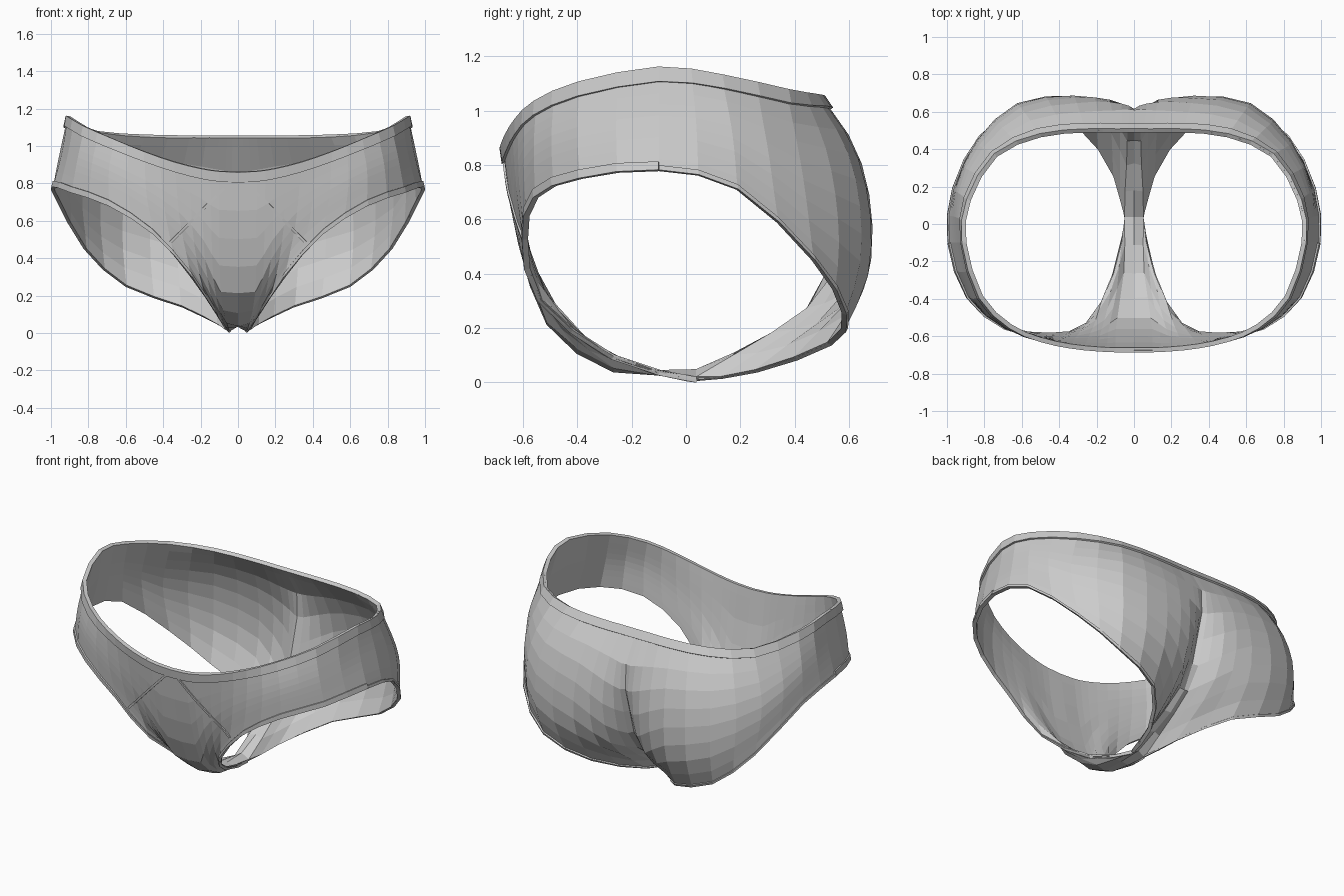
import bpy, bmesh
from mathutils import Vector
from mathutils.bvhtree import BVHTree

if "Cube" in bpy.data.objects:
    bpy.data.objects.remove(bpy.data.objects["Cube"])

# Key lines running from waist down to leg edge, right half only
front_lines = [
    [(0, -.675, .86), (0, -.63, .57), (0, -.54, .26), (0, -.42, .12), (0, -.27, .037), (0, .04, .035)],
    [(.1, -.675, .865), (.1, -.63, .56), (.095, -.53, .25), (.08, -.41, .13), (.06, -.26, .05), (.045, .04, .008)],
    [(.2, -.67, .88), (.19, -.64, .66), (.18, -.59, .43), (.15, -.47, .22), (.11, -.27, .09)],
    [(.34, -.655, .915), (.31, -.615, .6), (.25, -.54, .3)],
    [(.5, -.62, .97), (.49, -.615, .75), (.45, -.595, .525)],
    [(.66, -.55, 1.035), (.69, -.56, .87), (.69, -.555, .68)],
]
side_lines = [
    [(.82, -.39, 1.105), (.86, -.4, .92), (.89, -.39, .75)],
    [(.91, -.1, 1.16), (.94, -.1, .97), (.99, -.1, .78)],
    [(.885, .13, 1.13), (.945, .17, .92), (.965, .19, .71)],
]
back_lines = [
    [(.74, .37, 1.075), (.84, .43, .76), (.82, .47, .45)],
    [(.5, .475, 1.055), (.58, .59, .86), (.62, .64, .65), (.62, .64, .43), (.6, .585, .25)],
    [(.26, .5, 1.05), (.3, .63, .85), (.32, .685, .6), (.32, .66, .36), (.3, .53, .14)],
    [(.1, .5, 1.05), (.12, .62, .85), (.13, .665, .6), (.12, .58, .3), (.1, .26, .04)],
    [(.03, .5, 1.05), (.03, .625, .83), (.025, .61, .6), (.03, .48, .29), (.045, .04, .008)],
    [(0, .5, 1.05), (0, .62, .83), (0, .585, .6), (0, .44, .24), (0, .04, .035)],
]
BAND, ROWS = .055, 8


def spline(a, b, c, d, t):
    return .5 * (2 * b + (c - a) * t + (2 * a - 5 * b + 4 * c - d) * t * t
                 + (3 * b - a - 3 * c + d) * t ** 3)


def dense(line):
    """Smooth polyline through the key points."""
    p = [Vector(v) for v in line]
    p = [2 * p[0] - p[1]] + p + [2 * p[-1] - p[-2]]
    out = [spline(*p[i:i + 4], k / 12) for i in range(len(p) - 3) for k in range(12)]
    return out + [p[-2]]


def walk(poly, dist):
    """Point at a distance along a polyline."""
    for a, b in zip(poly, poly[1:]):
        seg = (b - a).length
        if dist <= seg:
            return a.lerp(b, dist / seg)
        dist -= seg
    return poly[-1].copy()


def length(poly):
    return sum((b - a).length for a, b in zip(poly, poly[1:]))


def rows_of(line):
    poly = dense(line)
    full = length(poly)
    return [walk(poly, 0)] + [walk(poly, BAND + (full - BAND) * r / ROWS) for r in range(ROWS + 1)]


# Fill in one extra column between neighbouring key lines
keys = [rows_of(l) for l in front_lines + side_lines + back_lines]
cols = []
for i, col in enumerate(keys):
    cols.append(col)
    if 0 < i < len(keys) - 2:
        cols.append([spline(*pts, .5) for pts in zip(*keys[i - 1:i + 3])])

cloth = bpy.data.materials.new("grey cloth")
cloth.diffuse_color = (.6, .6, .6, 1)
cloth.use_nodes = True
cloth.node_tree.nodes["Principled BSDF"].inputs["Base Color"].default_value = cloth.diffuse_color


def sheet(name, grid, thick, offset):
    """Mirrored sheet from a grid of columns, thickened."""
    bm = bmesh.new()
    for s in (1, -1):
        vs = [[bm.verts.new((p.x * s, p.y, p.z)) for p in col] for col in grid]
        for a, b in zip(vs, vs[1:]):
            for r in range(len(a) - 1):
                f = [a[r], a[r + 1], b[r + 1], b[r]]
                bm.faces.new(f if s > 0 else f[::-1])
    bmesh.ops.remove_doubles(bm, verts=bm.verts, dist=.0005)
    bmesh.ops.dissolve_degenerate(bm, edges=bm.edges, dist=.0005)
    tree = BVHTree.FromBMesh(bm)
    me = bpy.data.meshes.new(name)
    bm.to_mesh(me)
    bm.free()
    me.materials.append(cloth)
    ob = bpy.data.objects.new(name, me)
    bpy.context.collection.objects.link(ob)
    mod = ob.modifiers.new("thickness", 'SOLIDIFY')
    mod.thickness, mod.offset = thick, offset
    return tree


# Main cloth body
tree = sheet("brief_body", cols, .014, -1)

# Waistband
sheet("waistband", [c[:2] for c in cols], .022, 0)

# Leg hems: wider on the front than on the back
side_index = next(i for i, c in enumerate(cols) if c[-1].y > -.11 and c[-1].x > .9)
front_hem, back_hem = [], []
for i, c in enumerate(cols[1:-1], 1):
    up = c[::-1]
    if i <= side_index:
        front_hem.append([walk(up, .032), c[-1]])
    if i >= side_index:
        back_hem.append([walk(up, .018), c[-1]])
sheet("front_leg_hem", front_hem, .018, 0)
sheet("back_leg_hem", back_hem, .016, 0)

# Diagonal seams of the front pouch, laid on the cloth
seam = []
for k in range(9):
    x, z = .035 + .325 * k / 8, .815 - .33 * k / 8
    strip = []
    for d in (.005, -.005):
        hit = tree.ray_cast(Vector((x + d, -2, z + d)), Vector((0, 1, 0)))[0]
        if hit:
            strip.append(hit + Vector((0, -.003, 0)))
    if len(strip) == 2:
        seam.append(strip[::-1])
sheet("pouch_seams", [s[::-1] for s in seam], .008, 0)
